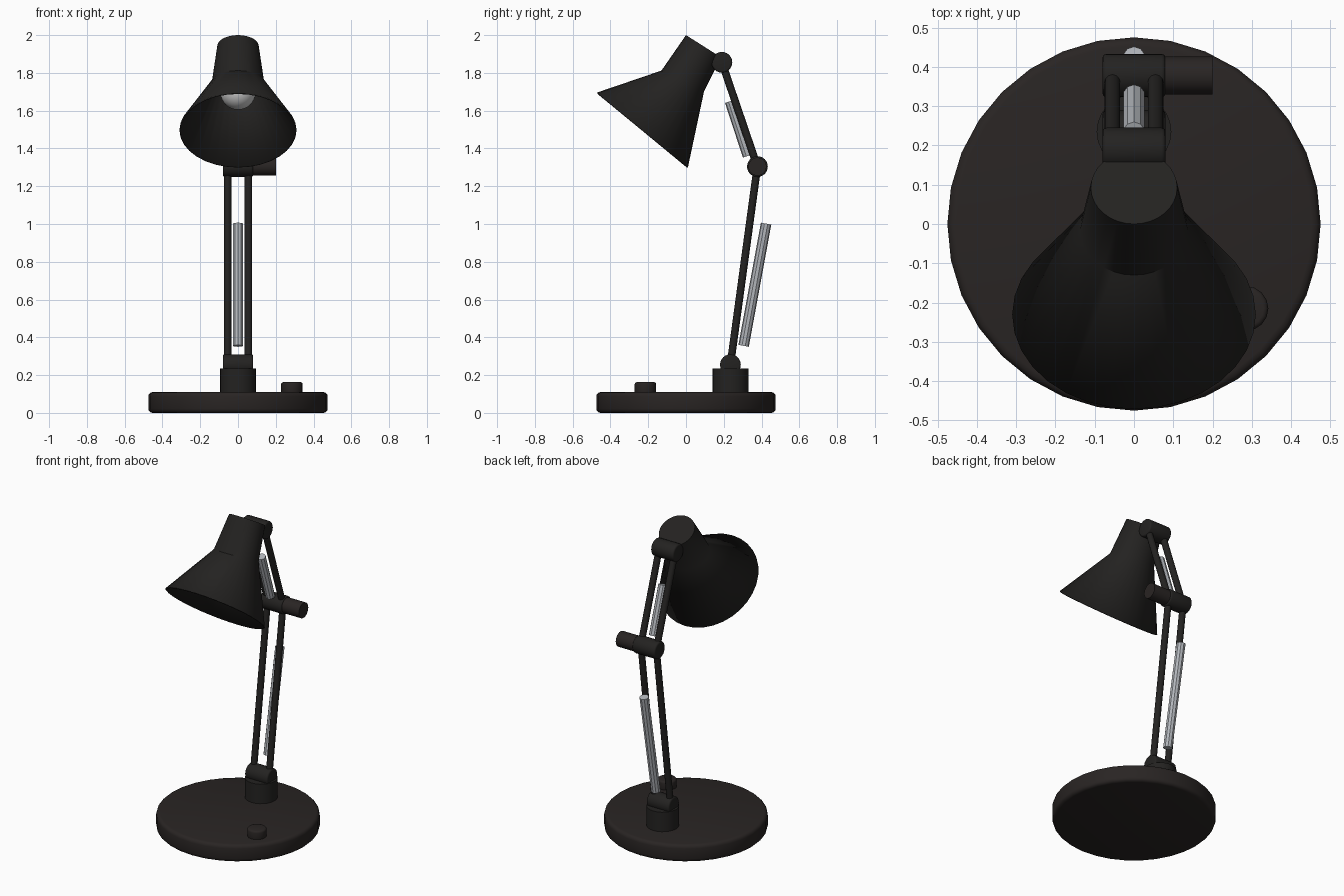
import bpy, bmesh, math
from mathutils import Vector

if "Cube" in bpy.data.objects:
    bpy.data.objects.remove(bpy.data.objects["Cube"])


def material(name, rgb):
    m = bpy.data.materials.new(name)
    m.diffuse_color = (*rgb, 1)
    m.use_nodes = True
    m.node_tree.nodes["Principled BSDF"].inputs["Base Color"].default_value = m.diffuse_color
    return m


BLACK = material("black_paint", (0.017, 0.016, 0.015))
BASE = material("base_black", (0.022, 0.018, 0.017))
STEEL = material("steel", (0.45, 0.47, 0.5))
WHITE = material("bulb_glass", (0.75, 0.75, 0.72))


def finish(name, bm, mat):
    bmesh.ops.recalc_face_normals(bm, faces=bm.faces)
    me = bpy.data.meshes.new(name)
    bm.to_mesh(me)
    bm.free()
    me.materials.append(mat)
    ob = bpy.data.objects.new(name, me)
    bpy.context.collection.objects.link(ob)
    bpy.ops.object.select_all(action='DESELECT')
    bpy.context.view_layer.objects.active = ob
    ob.select_set(True)
    bpy.ops.object.shade_smooth_by_angle(angle=math.radians(32))
    return ob


def rod(name, p, q, r, mat=BLACK, sides=24, bevel=0.0):
    """Cylinder from p to q, with rounded end edges."""
    p, q = Vector(p), Vector(q)
    d = q - p
    bm = bmesh.new()
    bmesh.ops.create_cone(bm, cap_ends=True, segments=sides,
                          radius1=r, radius2=r, depth=d.length)
    if bevel:
        rim = [e for e in bm.edges
               if abs(e.verts[0].co.z - e.verts[1].co.z) < 1e-5]
        bmesh.ops.bevel(bm, geom=rim, offset=bevel, segments=3,
                        profile=0.5, affect='EDGES')
    ob = finish(name, bm, mat)
    ob.rotation_mode = 'QUATERNION'
    ob.rotation_quaternion = d.to_track_quat('Z', 'Y')
    ob.location = (p + q) / 2
    return ob


# Base, switch and post
rod("base", (0, 0, 0), (0, 0, 0.11), 0.475, BASE, 32, 0.022)
rod("switch", (0.285, -0.215, 0.10), (0.285, -0.215, 0.163), 0.057, BASE, 16, 0.012)
rod("post", (0, 0.235, 0.10), (0, 0.235, 0.235), 0.095, BLACK, 24)

# Hinges across the arm
low, mid, top = (0.235, 0.255), (0.378, 1.304), (0.19, 1.856)
for name, (y, z) in (("base_hinge", low), ("elbow_hinge", mid), ("head_hinge", top)):
    rod(name, (-0.08, y, z), (0.08, y, z), 0.055, BLACK, 24, 0.01)
rod("elbow_knob", (0.07, mid[0], mid[1]), (0.2, mid[0], mid[1]), 0.048, BASE, 24)

# Paired arms
for side, x in (("left", -0.055), ("right", 0.055)):
    rod("lower_arm_" + side, (x, *low), (x, *mid), 0.02, BLACK, 12)
    rod("upper_arm_" + side, (x, *mid), (x, *top), 0.02, BLACK, 12)

# Springs
rod("lower_spring", (0, 0.305, 0.355), (0, 0.424, 1.002), 0.028, STEEL, 10)
rod("upper_spring", (0, 0.328, 1.36), (0, 0.233, 1.65), 0.028, STEEL, 10)

# Shade: rings from upper edge point, lower edge point (y, z) and half width
rings = [((-0.471, 1.696), (0.01, 1.299), 0.31),
         ((-0.13, 1.812), (0.095, 1.70), 0.138),
         ((0.0, 2.0), (0.186, 1.882), 0.11)]
N = 32
bm = bmesh.new()
loops = []
for a, b, w in rings:
    a, b = Vector((0, *a)), Vector((0, *b))
    c, h = (a + b) / 2, (a - b) / 2
    loops.append([bm.verts.new(c + h * math.cos(t) + Vector((w * math.sin(t), 0, 0)))
                  for t in (2 * math.pi * i / N for i in range(N))])
for l0, l1 in zip(loops, loops[1:]):
    for i in range(N):
        j = (i + 1) % N
        bm.faces.new((l0[i], l0[j], l1[j], l1[i]))
bm.faces.new(loops[-1])
shade = finish("shade", bm, BLACK)
wall = shade.modifiers.new("wall", 'SOLIDIFY')
wall.thickness = 0.008
wall.offset = -1

# Bulb
bm = bmesh.new()
bmesh.ops.create_uvsphere(bm, u_segments=24, v_segments=16, radius=0.095)
finish("bulb", bm, WHITE).location = (0, -0.063, 1.70)
rod("bulb_socket", (0, -0.03, 1.74), (0, 0.08, 1.92), 0.05, BLACK, 16)
